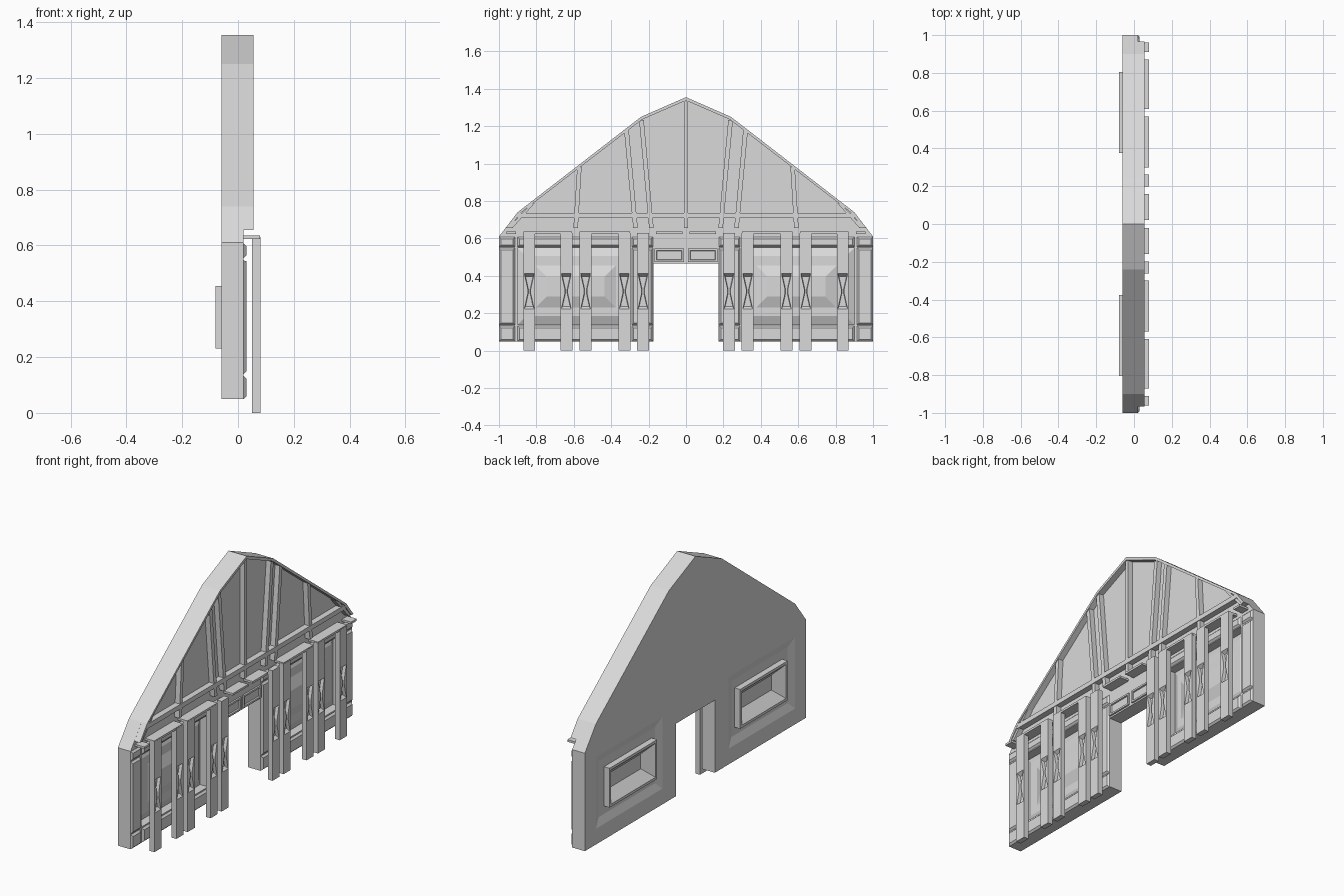
import bpy
import bmesh

if "Cube" in bpy.data.objects:
    bpy.data.objects.remove(bpy.data.objects["Cube"], do_unlink=True)

grey = bpy.data.materials.new("plain_grey")
grey.use_nodes = True
colour = (0.7, 0.7, 0.7, 1)
grey.diffuse_color = colour
grey.node_tree.nodes["Principled BSDF"].inputs["Base Color"].default_value = colour

SIDES = (1, -1)


def loft(bm, rings):
    """Closed solid through rings of (outline in y/z, x)."""
    loops = [[bm.verts.new((x, y, z)) for y, z in pts] for pts, x in rings]
    n = len(loops[0])
    for a, b in zip(loops, loops[1:]):
        for i in range(n):
            j = (i + 1) % n
            bm.faces.new((a[i], a[j], b[j], b[i]))
    bm.faces.new(loops[0][::-1])
    bm.faces.new(loops[-1])


def prism(bm, pts, x0, x1):
    loft(bm, [(pts, x0), (pts, x1)])


def rect(y0, y1, z0, z1, inset=0.0):
    y0, y1 = y0 + inset, y1 - inset
    z0, z1 = z0 + inset, z1 - inset
    return [(y0, z0), (y1, z0), (y1, z1), (y0, z1)]


def flip(pts, s):
    return [(s * y, z) for y, z in pts]


def finish(name, bm):
    bmesh.ops.recalc_face_normals(bm, faces=bm.faces[:])
    mesh = bpy.data.meshes.new(name)
    bm.to_mesh(mesh)
    bm.free()
    mesh.materials.append(grey)
    obj = bpy.data.objects.new(name, mesh)
    bpy.context.collection.objects.link(obj)
    return obj


def cut(obj, cutter):
    cutter.hide_render = True
    mod = obj.modifiers.new("cut", 'BOOLEAN')
    mod.operation = 'DIFFERENCE'
    mod.solver = 'EXACT'
    mod.object = cutter
    bpy.context.view_layer.objects.active = obj
    bpy.ops.object.modifier_apply(modifier=mod.name)
    bpy.data.objects.remove(cutter, do_unlink=True)


# Main gable wall with doorway and two panel openings
BACK, FACE = -0.06, 0.02
half = [(0.175, 0.465), (0.175, 0.05), (1, 0.05), (1, 0.61), (0.9, 0.74), (0.24, 1.25)]
outline = half + [(0, 1.355)] + flip(half, -1)[::-1]
bm = bmesh.new()
prism(bm, outline, BACK, FACE)
wall = finish("gable_wall", bm)

opening = (0.3, 0.9, 0.14, 0.55)
bm = bmesh.new()
for s in SIDES:
    prism(bm, flip(rect(*opening), s), -0.2, 0.2)
cut(wall, finish("opening_cutter", bm))

# Pressed panels filling the openings, with a window box on the back
box = (0.375, 0.805, 0.23, 0.455)
bm = bmesh.new()
for s in SIDES:
    rings = [
        (rect(*box, 0.07), -0.025),
        (rect(*box, 0.015), -0.08),
        (rect(*box), -0.08),
        (rect(*box), -0.045),
        (rect(*opening, 0.045), -0.045),
        (rect(*opening), BACK),
        (rect(*opening), -0.03),
        (rect(*opening, 0.045), -0.01),
        (rect(*box), -0.01),
        (rect(*box, 0.06), 0.012),
    ]
    loft(bm, [(flip(p, s), x) for p, x in rings])
finish("window_panels", bm)

# Chamfered trim blocks around each opening
columns = [(0.177, 0.29), (0.3, 0.9), (0.915, 1.0)]
rows = [(0.05, 0.132), (0.138, 0.548), (0.555, 0.608)]
bm = bmesh.new()
for s in SIDES:
    for col in columns:
        for row in rows:
            if col == columns[1] and row == rows[1]:
                continue
            block = col + row
            loft(bm, [(flip(rect(*block), s), 0.018),
                      (flip(rect(*block), s), 0.02),
                      (flip(rect(*block, 0.01), s), 0.03)])
finish("wall_trim_blocks", bm)

# Framed lintel panels over the doorway
bm = bmesh.new()
for s in SIDES:
    lintel = (0.012, 0.168, 0.474, 0.545)
    loft(bm, [(flip(rect(*lintel, i), s), x) for i, x in
              ((0, 0.015), (0, 0.03), (0.01, 0.03), (0.012, 0.022))])
finish("lintel_panels", bm)

# Raised rim following the roof edge
edge = [(0.965, 0.655), (0.9, 0.74), (0.24, 1.25), (0, 1.355)]
edge = edge + flip(edge[:-1], -1)[::-1]
inner = [(y * 0.98, 0.655 + (z - 0.655) * 0.975) for y, z in edge]
bm = bmesh.new()
prism(bm, edge + inner[::-1], 0.0, 0.055)
finish("roof_rim", bm)

# Gable ribs (foot y, top y, top z) and the cross beam
ribs = [(0.185, 0.238, 1.235), (0.27, 0.318, 1.18), (0.59, 0.57, 0.985), (0.94, 0.82, 0.79)]
w = 0.012
bm = bmesh.new()
prism(bm, rect(-w, w, 0.655, 1.335), 0.01, 0.05)
for s in SIDES:
    for foot, top, z in ribs:
        prism(bm, flip([(foot - w, 0.655), (foot + w, 0.655), (top + w, z - 0.01),
                        (top - w, z)], s), 0.01, 0.05)
finish("gable_ribs", bm)

bm = bmesh.new()
prism(bm, rect(-0.9, 0.9, 0.708, 0.735), 0.01, 0.054)
finish("gable_cross_beam", bm)

# Small shelves at the top of the posts
bm = bmesh.new()
for s in SIDES:
    for y0, y1 in ((0.02, 0.16), (0.3, 0.57), (0.61, 0.87), (0.91, 0.96)):
        prism(bm, flip(rect(y0, y1, 0.624, 0.636), s), 0.01, 0.079)
finish("post_shelves", bm)

# Free-standing posts with hourglass pockets
posts = (0.23, 0.33, 0.537, 0.64, 0.838)
bm, pockets = bmesh.new(), bmesh.new()
for s in SIDES:
    for y in posts:
        prism(bm, rect(s * y - 0.032, s * y + 0.032, 0, 0.63), 0.05, 0.08)

        def bow(wide, waist, tall):
            side = [(wide, -tall), (waist, -0.012), (waist, 0.012), (wide, tall)]
            return [(s * y + a, 0.317 + b) for a, b in side + flip(side, -1)[::-1]]

        loft(pockets, [(bow(0.02, 0.005, 0.08), 0.062), (bow(0.027, 0.008, 0.096), 0.082)])
post_obj = finish("front_posts", bm)
cut(post_obj, finish("pocket_cutter", pockets))
